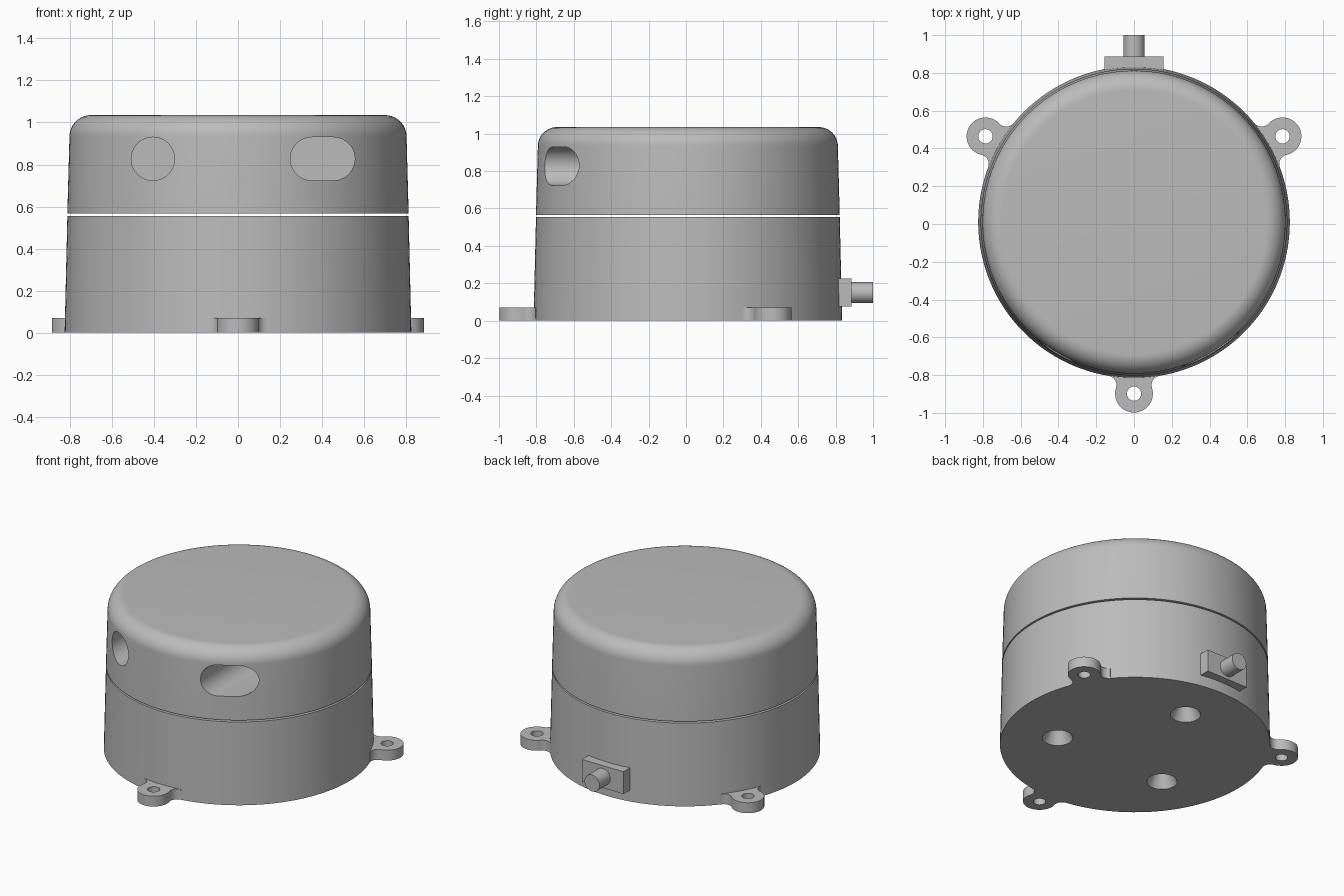
import bpy, bmesh
from math import sin, cos, pi, radians, acos, atan2
from mathutils import Matrix, Vector

cube = bpy.data.objects.get("Cube")
if cube:
    bpy.data.objects.remove(cube, do_unlink=True)

CY = 0.01          # body axis in y
BODY_R = 0.825

grey = bpy.data.materials.new("mid_grey")
grey.use_nodes = True
grey.diffuse_color = (0.5, 0.5, 0.5, 1)
grey.node_tree.nodes["Principled BSDF"].inputs["Base Color"].default_value = (0.5, 0.5, 0.5, 1)


def make(name, bm):
    bmesh.ops.recalc_face_normals(bm, faces=bm.faces)
    mesh = bpy.data.meshes.new(name)
    bm.to_mesh(mesh)
    bm.free()
    mesh.materials.append(grey)
    ob = bpy.data.objects.new(name, mesh)
    bpy.context.collection.objects.link(ob)
    return ob


def lathe(name, profile, x=0, y=CY, seg=128):
    """Closed solid turned from (radius, height) points."""
    bm = bmesh.new()
    rings = [[bm.verts.new((x + r * cos(2 * pi * i / seg), y + r * sin(2 * pi * i / seg), z))
              for i in range(seg)] for r, z in profile]
    for a, b in zip(rings, rings[1:]):
        for i in range(seg):
            j = (i + 1) % seg
            bm.faces.new((a[i], a[j], b[j], b[i]))
    bm.faces.new(rings[0])
    bm.faces.new(rings[-1])
    return make(name, bm)


def extrude(name, outline, depth, matrix):
    """Flat outline pushed along its local z, then placed."""
    bm = bmesh.new()
    face = bm.faces.new([bm.verts.new((u, v, 0)) for u, v in outline])
    new = bmesh.ops.extrude_face_region(bm, geom=[face])["geom"]
    bmesh.ops.translate(bm, vec=(0, 0, depth), verts=[g for g in new if isinstance(g, bmesh.types.BMVert)])
    bm.transform(matrix)
    return make(name, bm)


def arc(cx, cy, r, a0, a1, n=16):
    return [(cx + r * cos(a0 + (a1 - a0) * i / n), cy + r * sin(a0 + (a1 - a0) * i / n))
            for i in range(n + 1)]


def cut(target, cutters):
    """Subtract the cutters, bake the result and remove them."""
    for c in cutters:
        mod = target.modifiers.new("cut", "BOOLEAN")
        mod.operation, mod.solver, mod.object = "DIFFERENCE", "EXACT", c
    bpy.context.view_layer.update()
    graph = bpy.context.evaluated_depsgraph_get()
    mesh = bpy.data.meshes.new_from_object(target.evaluated_get(graph))
    target.modifiers.clear()
    target.data = mesh
    for c in cutters:
        bpy.data.objects.remove(c, do_unlink=True)


# Lower housing with three tapered holes in the underside
base = lathe("lower_housing", [(BODY_R, 0), (0.812, 0.555)])
cones = []
for k in range(3):
    a = radians(90 + 120 * k)
    cones.append(lathe("hole_cutter", [(0.105, -0.02), (0.093, 0), (0.045, 0.1)],
                       0.48 * cos(a), CY + 0.48 * sin(a), 48))
cut(base, cones)

# Upper cover with rounded rim, round window and slot window
cover = lathe("upper_cover", [(0.812, 0.566)] + arc(0.7, 0.933, 0.102, 0.02, pi / 2, 14))
facing_front = Matrix.Translation((0, -0.25, 0)) @ Matrix.Rotation(pi / 2, 4, "X")
WZ, WR = 0.827, 0.103
round_cutter = extrude("round_cutter", arc(-0.405, WZ, WR, 0, 2 * pi, 48)[:-1], 0.8, facing_front)
slot = arc(0.453, WZ, WR, -pi / 2, pi / 2, 24) + arc(0.352, WZ, WR, pi / 2, 1.5 * pi, 24)
slot_cutter = extrude("slot_cutter", slot, 0.8, facing_front)
cut(cover, [round_cutter, slot_cutter])

# Mounting tabs: round end blended into the body by concave fillets
TAB_D, TAB_R, FIL = 0.908, 0.1, 0.05
t = acos(((BODY_R + FIL) ** 2 + TAB_D ** 2 - (TAB_R + FIL) ** 2) / (2 * (BODY_R + FIL) * TAB_D))
fx, fy = (BODY_R + FIL) * cos(t), (BODY_R + FIL) * sin(t)
end = atan2(fy, fx - TAB_D)
fillet = arc(fx, fy, FIL, end - pi, t - pi, 10)
if abs((t - pi) - (end - pi)) > pi:
    fillet = fillet[::-1]
outline = arc(TAB_D, 0, TAB_R, -end, end, 32) + fillet[1:] + [(0.77, fillet[-1][1])]
outline += [(0.77, -fillet[-1][1])] + [(u, -v) for u, v in reversed(fillet[1:])]
tabs = []
for name, deg in (("front_tab", -90), ("back_left_tab", 30), ("back_right_tab", 150)):
    a = radians(deg)
    tab = extrude(name, outline, 0.07, Matrix.Translation((0, CY, 0)) @ Matrix.Rotation(a, 4, "Z"))
    cut(tab, [lathe("bolt_cutter", [(0.038, -0.1), (0.038, 0.2)],
                    TAB_D * cos(a), CY + TAB_D * sin(a), 32)])
    tabs.append(tab)

# Cable outlet at the back: plate and round pin
bm = bmesh.new()
bmesh.ops.create_cube(bm, size=1, matrix=Matrix.Translation((0, 0.843, 0.15)) @ Matrix.Diagonal((0.31, 0.086, 0.15, 1)))
plate = make("outlet_plate", bm)
pin = extrude("outlet_pin", arc(0, 0.15, 0.056, 0, 2 * pi, 40)[:-1], 0.15,
              Matrix.Translation((0, 1.0, 0)) @ Matrix.Rotation(pi / 2, 4, "X"))

# Smooth curved walls, keep edges crisp
bpy.ops.object.select_all(action="DESELECT")
for ob in [base, cover, plate, pin] + tabs:
    ob.select_set(True)
    bpy.context.view_layer.objects.active = ob
bpy.ops.object.shade_smooth_by_angle(angle=radians(30))
